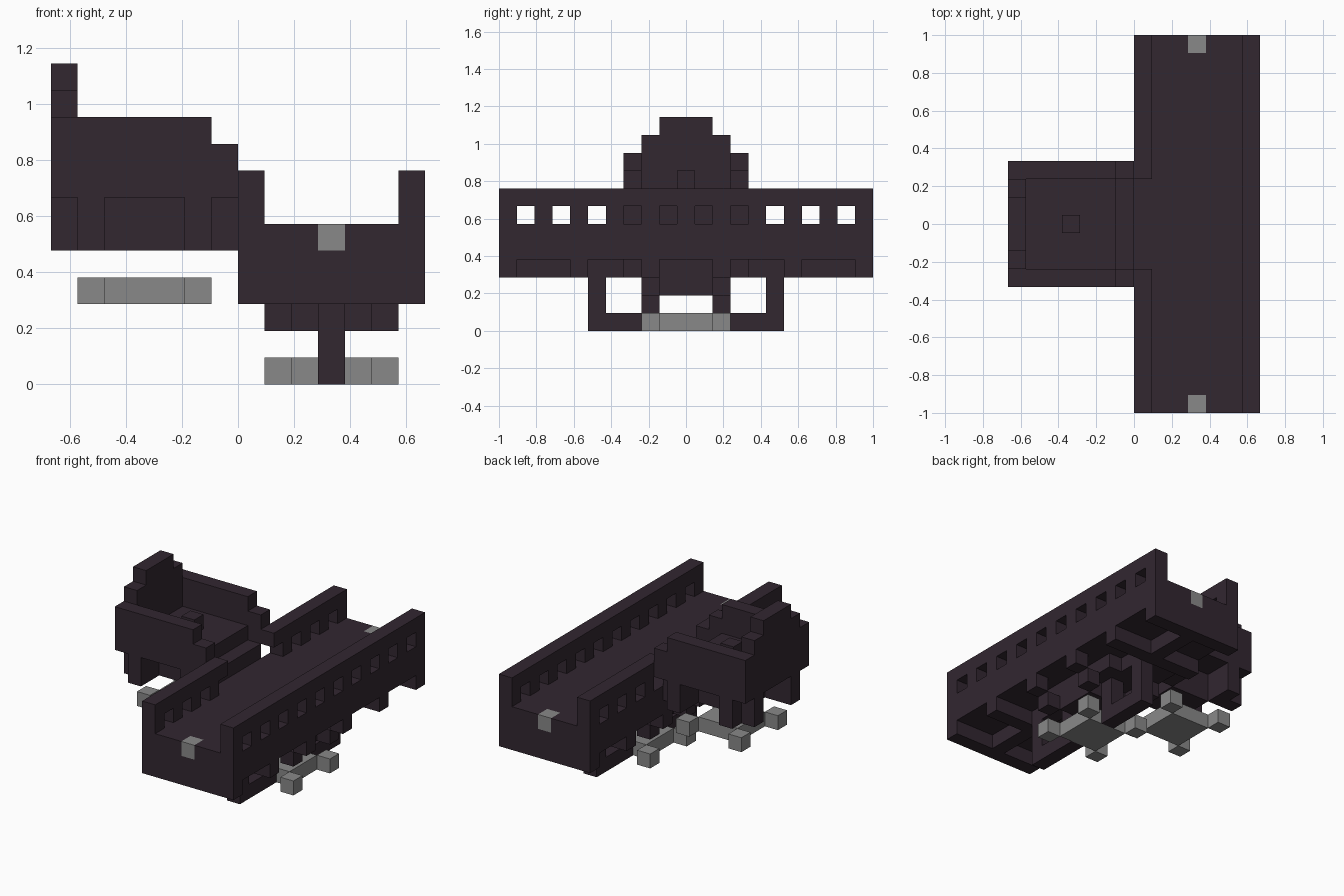
import bpy, bmesh
from mathutils import Vector

if "Cube" in bpy.data.objects:
    bpy.data.objects.remove(bpy.data.objects["Cube"])

U = 2 / 21                      # size of one block
ORIGIN = Vector((-7, -10.5, 0))  # grid corner, in blocks


def material(name, rgb):
    m = bpy.data.materials.new(name)
    m.use_nodes = True
    m.diffuse_color = (*rgb, 1)
    m.node_tree.nodes["Principled BSDF"].inputs["Base Color"].default_value = (*rgb, 1)
    return m


dark = material("dark plum", (0.032, 0.020, 0.030))
grey = material("mid grey", (0.25, 0.25, 0.25))


def box(x0, x1, y0, y1, z0, z1):
    """Set of blocks filling a range."""
    return {(x, y, z) for x in range(x0, x1) for y in range(y0, y1) for z in range(z0, z1)}


def mirror(cells):
    """Add the copy reflected front to back."""
    return cells | {(x, 20 - y, z) for x, y, z in cells}


def build(name, cells, mat):
    """Skin a set of blocks with only its outer faces."""
    bm = bmesh.new()
    verts = {}

    def vert(p):
        key = tuple(p)
        if key not in verts:
            verts[key] = bm.verts.new((Vector(key) + ORIGIN) * U)
        return verts[key]

    for c in sorted(cells):
        for axis in range(3):
            a, b = (axis + 1) % 3, (axis + 2) % 3
            for side in (0, 1):
                n = list(c)
                n[axis] += 2 * side - 1
                if tuple(n) in cells:
                    continue
                loop = []
                for i, j in ((0, 0), (1, 0), (1, 1), (0, 1)):
                    p = list(c)
                    p[axis] += side
                    p[a] += i
                    p[b] += j
                    loop.append(vert(p))
                bm.faces.new(loop if side else loop[::-1])
    mesh = bpy.data.meshes.new(name)
    bm.to_mesh(mesh)
    bm.free()
    mesh.materials.append(mat)
    ob = bpy.data.objects.new(name, mesh)
    bpy.context.collection.objects.link(ob)
    return ob


def cross_pad(x, z, height=1):
    """Square pad with a block at each corner."""
    cells = box(x + 1, x + 4, 9, 12, z, z + height)
    for cx in (x, x + 4):
        cells |= mirror(box(cx, cx + 1, 8, 9, z, z + height))
    return cells


# Long hull: deck, end skirts and side walls
lamps = mirror(box(10, 11, 0, 1, 5, 6))
deck = box(8, 13, 0, 21, 4, 6) | mirror(box(8, 13, 0, 1, 3, 4))
deck -= lamps
build("deck", deck, dark)
build("end_lamps", lamps, grey)

for name, x in (("inner_wall", 7), ("outer_wall", 13)):
    wall = box(x, x + 1, 0, 21, 3, 8)
    for y in range(1, 21, 2):                  # windows
        wall -= box(x, x + 1, y, y + 1, 6, 7)
    for y in range(1, 21, 4):                  # notches under the wall
        wall -= box(x, x + 1, y, y + 3, 3, 4)
    if x == 7:                                 # opening to the tower
        wall -= box(x, x + 1, 8, 13, 6, 8)
    build(name, wall, dark)

# Ribs under the deck
ribs = box(10, 11, 1, 20, 3, 4) | box(9, 12, 7, 14, 3, 4)
ribs |= mirror(box(8, 13, 4, 5, 3, 4))
build("keel_ribs", ribs, dark)

# Hanging frame and lower pad
frame = cross_pad(8, 2)
frame |= mirror(box(10, 11, 5, 6, 0, 3) | box(10, 11, 5, 9, 0, 1) | box(10, 11, 8, 9, 1, 3))
build("hanging_frame", frame, dark)
build("lower_pad", cross_pad(8, 0), grey)

# Side tower: walls, stepped back, floor and stair
tower = mirror(box(0, 6, 7, 8, 7, 10) | box(6, 7, 7, 8, 7, 9))
tower |= box(0, 1, 8, 13, 7, 11) | box(0, 1, 9, 12, 11, 12)
build("tower_walls", tower, dark)
floor = box(1, 6, 8, 13, 7, 8) | box(6, 7, 8, 13, 6, 7) | box(3, 4, 10, 11, 8, 9)
build("tower_floor", floor, dark)

# Legs under the tower and its pad
legs = cross_pad(1, 5, 2)
for x in (1, 5):
    legs |= mirror(box(x, x + 1, 7, 8, 5, 7))
for x in (0, 6):
    legs |= mirror(box(x, x + 1, 8, 9, 5, 7))
build("tower_legs", legs, dark)
build("tower_pad", cross_pad(1, 3), grey)
